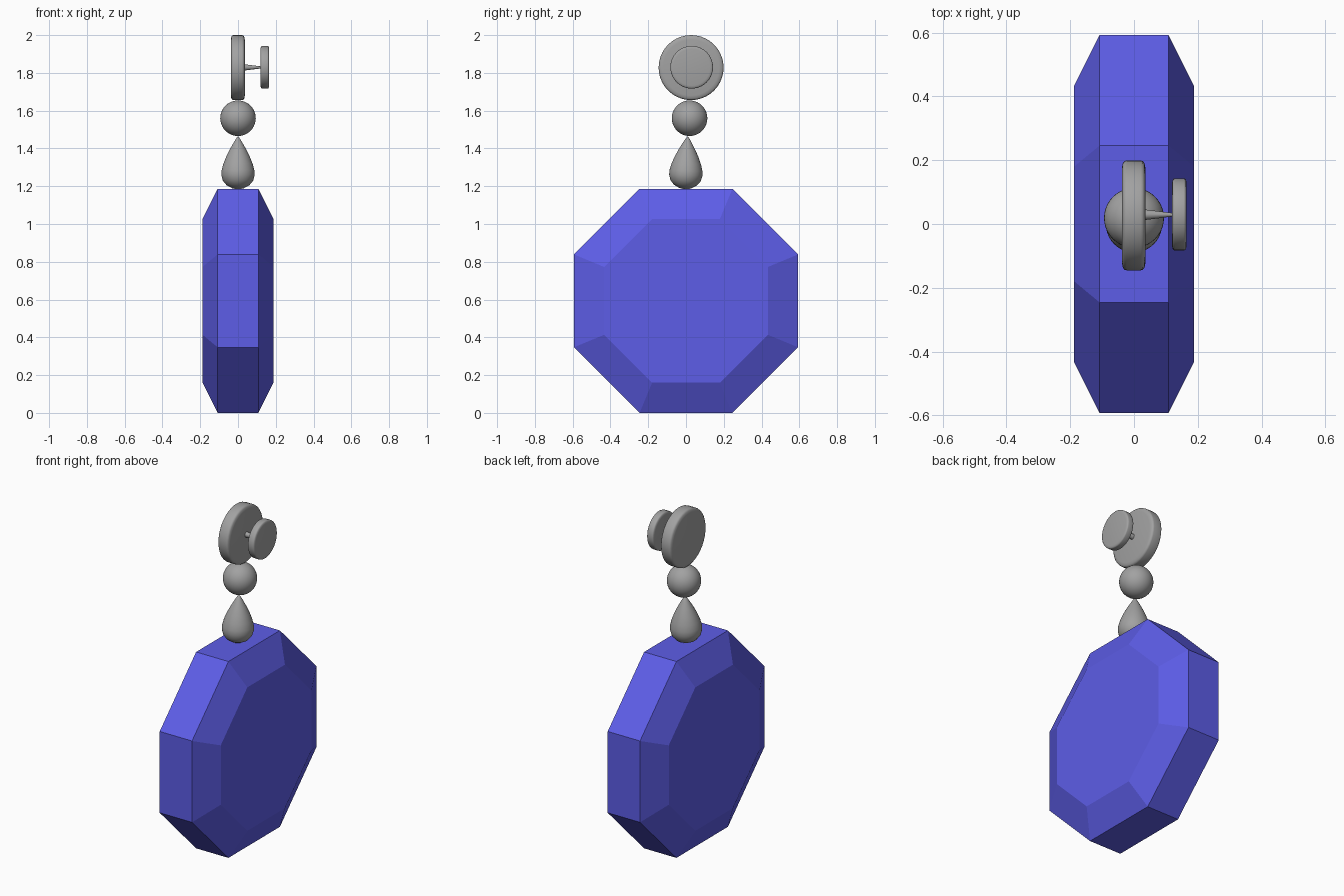
import bpy, bmesh, math
from mathutils import Matrix

if "Cube" in bpy.data.objects:
    bpy.data.objects.remove(bpy.data.objects["Cube"], do_unlink=True)


def make_material(name, rgb):
    mat = bpy.data.materials.new(name)
    mat.use_nodes = True
    mat.diffuse_color = (*rgb, 1)
    mat.node_tree.nodes["Principled BSDF"].inputs["Base Color"].default_value = (*rgb, 1)
    return mat


blue = make_material("gem blue", (0.11, 0.11, 0.8))
grey = make_material("metal grey", (0.36, 0.36, 0.36))


def lathe(name, profile, matrix, mat, sides=40, phase=0.0, smooth=True):
    """Spin (radius, height) points around local z, then place with matrix."""
    bm = bmesh.new()
    rings = []
    for r, h in profile:
        if r == 0:
            rings.append([bm.verts.new((0, 0, h))] * sides)
        else:
            angles = [2 * math.pi * i / sides + phase for i in range(sides)]
            rings.append([bm.verts.new((r * math.cos(a), r * math.sin(a), h)) for a in angles])
    for low, high in zip(rings, rings[1:]):
        for i in range(sides):
            j = (i + 1) % sides
            corners = list(dict.fromkeys((low[i], low[j], high[j], high[i])))
            bm.faces.new(corners)
    # close open ends with flat caps
    for ring in (rings[0], rings[-1]):
        if ring[0] != ring[1]:
            bm.faces.new(ring)
    bmesh.ops.recalc_face_normals(bm, faces=bm.faces)
    mesh = bpy.data.meshes.new(name)
    bm.to_mesh(mesh)
    bm.free()
    mesh.materials.append(mat)
    obj = bpy.data.objects.new(name, mesh)
    bpy.context.collection.objects.link(obj)
    obj.matrix_world = matrix
    if smooth:
        bpy.ops.object.select_all(action="DESELECT")
        obj.select_set(True)
        bpy.context.view_layer.objects.active = obj
        bpy.ops.object.shade_smooth_by_angle(angle=math.radians(40))
    return obj


def along_x(x, y, z):
    return Matrix.Translation((x, y, z)) @ Matrix.Rotation(math.pi / 2, 4, "Y")


def disc_profile(radius, half):
    """Disc with softly rounded rim."""
    side = [(radius * 0.86, half), (radius * 0.95, half * 0.92),
            (radius * 0.99, half * 0.78), (radius, half * 0.6)]
    return [(r, -h) for r, h in side] + side[::-1]


# Octagonal gem with bevelled faces
corner = 1 / math.cos(math.pi / 8)
gem = [(0.433, -0.188), (0.593, -0.108), (0.593, 0.108), (0.433, 0.188)]
lathe("octagon_gem", [(r * corner, h) for r, h in gem], along_x(0, 0, 0.593),
      blue, sides=8, phase=math.pi / 8, smooth=False)

# Teardrop, tilted very slightly towards the back
drop = [(0, 0), (0.03, 0.006), (0.06, 0.022), (0.08, 0.046), (0.088, 0.075),
        (0.087, 0.1), (0.078, 0.135), (0.062, 0.175), (0.042, 0.215),
        (0.022, 0.25), (0.01, 0.27), (0, 0.282)]
lathe("teardrop", drop,
      Matrix.Translation((0, -0.005, 1.183)) @ Matrix.Rotation(-0.05, 4, "X"), grey)

# Round bead
steps = 20
ball = [(0.094 * math.sin(math.pi * i / steps) if 0 < i < steps else 0,
         -0.094 * math.cos(math.pi * i / steps)) for i in range(steps + 1)]
lathe("round_bead", ball, Matrix.Translation((0, 0.019, 1.56)), grey)

# Front stud, tapered pin and backing
lathe("stud_disc", disc_profile(0.172, 0.037), along_x(-0.001, 0.027, 1.828), grey)
lathe("backing_disc", disc_profile(0.113, 0.023), along_x(0.142, 0.03, 1.83), grey)
lathe("pin", [(0.017, 0.03), (0.005, 0.125)], along_x(0, 0.029, 1.829), grey, sides=16)
